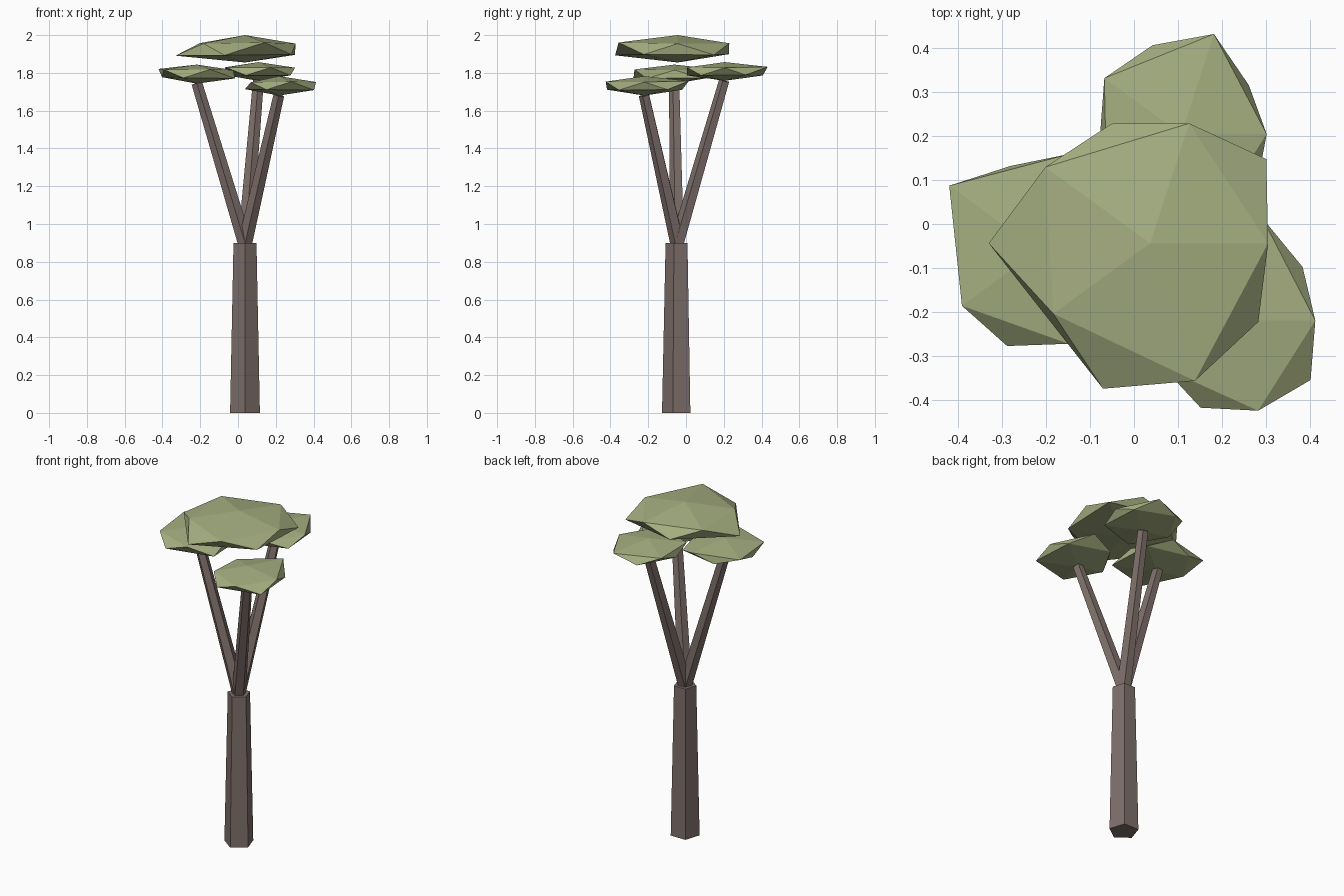
import bpy, bmesh, math
from mathutils import Vector

if "Cube" in bpy.data.objects:
    bpy.data.objects.remove(bpy.data.objects["Cube"])


def material(name, color):
    mat = bpy.data.materials.new(name)
    mat.diffuse_color = (*color, 1)
    mat.use_nodes = True
    mat.node_tree.nodes["Principled BSDF"].inputs["Base Color"].default_value = mat.diffuse_color
    return mat


BARK = material("bark", (0.21, 0.16, 0.145))
LEAF = material("foliage", (0.38, 0.43, 0.22))


def add_object(name, bm, mat):
    bmesh.ops.recalc_face_normals(bm, faces=bm.faces)
    mesh = bpy.data.meshes.new(name)
    bm.to_mesh(mesh)
    bm.free()
    mesh.materials.append(mat)
    obj = bpy.data.objects.new(name, mesh)
    bpy.context.collection.objects.link(obj)
    return obj


def tapered_limb(name, start, end, r0, r1, sides=5):
    """Flat-sided limb between two points, one corner facing the front."""
    start, end = Vector(start), Vector(end)
    rot = Vector((0, 0, 1)).rotation_difference(end - start)
    bm = bmesh.new()
    rings = []
    for centre, r in ((start, r0), (end, r1)):
        ring = []
        for i in range(sides):
            a = -math.pi / 2 + math.tau * i / sides
            ring.append(bm.verts.new(centre + rot @ Vector((r * math.cos(a), r * math.sin(a), 0))))
        rings.append(ring)
        bm.faces.new(ring)
    for i in range(sides):
        j = (i + 1) % sides
        bm.faces.new((rings[0][i], rings[0][j], rings[1][j], rings[1][i]))
    return add_object(name, bm, BARK)


def leaf_clump(name, centre, radii, flatten=0.2):
    """Flattened icosahedron; radii run bottom, lower ring, upper ring, top."""
    bm = bmesh.new()
    bmesh.ops.create_icosphere(bm, subdivisions=1, radius=1)
    order = sorted(bm.verts, key=lambda v: (
        round(v.co.z, 1), (math.atan2(v.co.y, v.co.x) + 0.1) % math.tau))
    for v, r in zip(order, radii):
        v.co = Vector(centre) + Vector((v.co.x, v.co.y, v.co.z * flatten)) * r
    return add_object(name, bm, LEAF)


# Trunk
FORK = (0.037, -0.044, 0.9)
tapered_limb("trunk", (FORK[0], FORK[1], 0), FORK, 0.083, 0.064)

# Three branches, each carrying a small clump
clumps = {
    "left": ((-0.218, -0.06, 1.796),
             (.265, .26, .226, .206, .256, .28, .214, .258, .28, .24, .25, .24)),
    "back": ((0.108, 0.2045, 1.808),
             (.25, .212, .238, .207, .235, .235, .217, .268, .2425, .235, .235, .245)),
    "right": ((0.216, -0.22, 1.732),
              (.26, .232, .235, .2, .233, .257, .22, .275, .19, .205, .241, .255)),
}
for side, (centre, radii) in clumps.items():
    tip = Vector(centre) - Vector((0, 0, 0.05))
    tapered_limb(side + "_branch", FORK, tip, 0.04, 0.03)
    leaf_clump(side + "_foliage", centre, radii)

# Large crown clump above the others
leaf_clump("top_foliage", (0.037, -0.044, 1.928),
           (.365, .365, .32, .411, .389, .34, .3, .321, .33, .305, .368, .36))
